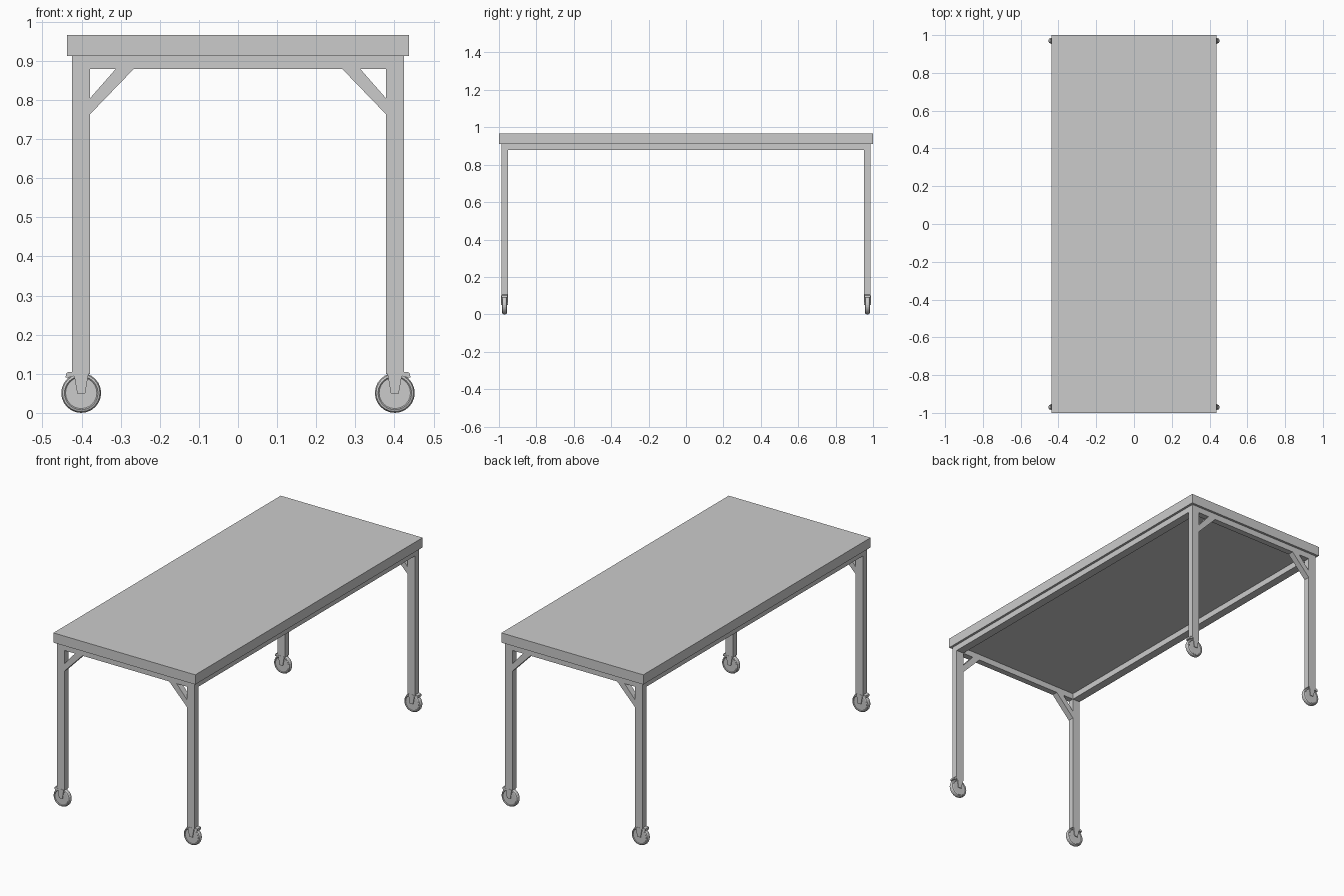
import bpy, bmesh, math

if "Cube" in bpy.data.objects:
    bpy.data.objects.remove(bpy.data.objects["Cube"])

LEG_X, LEG_Y = 0.401, 0.97      # leg and caster axis
LEG_W, LEG_D = 0.046, 0.034     # leg section
WHEEL_Z, WHEEL_R = 0.052, 0.051


def finish(name, bm):
    bmesh.ops.recalc_face_normals(bm, faces=bm.faces)
    me = bpy.data.meshes.new(name)
    bm.to_mesh(me)
    bm.free()
    ob = bpy.data.objects.new(name, me)
    bpy.context.collection.objects.link(ob)
    return ob


def prism(name, pts, y0, y1):
    """Extrude an x-z outline from y0 to y1."""
    bm = bmesh.new()
    face = bm.faces.new([bm.verts.new((x, y0, z)) for x, z in pts])
    ext = bmesh.ops.extrude_face_region(bm, geom=[face])
    for v in ext["geom"]:
        if isinstance(v, bmesh.types.BMVert):
            v.co.y = y1
    return finish(name, bm)


def box(name, x0, x1, y0, y1, z0, z1):
    return prism(name, [(x0, z0), (x1, z0), (x1, z1), (x0, z1)], y0, y1)


def lathe_y(name, profile, cx, cy, cz, n=24):
    """Spin a closed (radius, y) profile around the y axis."""
    bm = bmesh.new()
    rings = [[bm.verts.new((cx + r * math.cos(2 * math.pi * i / n), cy + y,
                            cz + r * math.sin(2 * math.pi * i / n)))
              for i in range(n)] for r, y in profile]
    for a, b in zip(rings, rings[1:]):
        for i in range(n):
            j = (i + 1) % n
            bm.faces.new((a[i], a[j], b[j], b[i]))
    bm.faces.new(rings[0])
    bm.faces.new(rings[-1])
    return finish(name, bm)


# Table top
box("table_top", -0.437, 0.437, -1, 1, 0.913, 0.967)

# Rails under the top
xi, xo = LEG_X - LEG_W / 2, LEG_X + LEG_W / 2
yi, yo = LEG_Y - LEG_D / 2, LEG_Y + LEG_D / 2
for s, side in ((-1, "left"), (1, "right")):
    x0, x1 = sorted((s * xi, s * xo))
    box(f"{side}_rail", x0, x1, -yi, yi, 0.88, 0.913)
for s, side in ((-1, "front"), (1, "back")):
    y0, y1 = sorted((s * yi, s * yo))
    box(f"{side}_rail", -xi, xi, y0, y1, 0.88, 0.913)

# Legs, corner braces and casters at each corner
for sx, lr in ((-1, "left"), (1, "right")):
    for sy, fb in ((-1, "front"), (1, "back")):
        tag = f"{fb}_{lr}"
        cx, cy = sx * LEG_X, sy * LEG_Y
        box(f"{tag}_leg", cx - LEG_W / 2, cx + LEG_W / 2,
            cy - LEG_D / 2, cy + LEG_D / 2, 0.1, 0.913)

        # Diagonal brace
        prism(f"{tag}_brace",
              [(sx * xi, 0.765), (sx * 0.267, 0.88),
               (sx * 0.313, 0.88), (sx * xi, 0.806)],
              cy - LEG_D / 2, cy + LEG_D / 2)

        # Wheel with rounded tread and recessed sides
        half = [(0.040, 0.010), (0.043, 0.013), (0.048, 0.011), (WHEEL_R, 0.005)]
        profile = [(r, -y) for r, y in half] + [(r, y) for r, y in reversed(half)]
        wheel = lathe_y(f"{tag}_wheel", profile, cx, cy, WHEEL_Z)

        # Fork plates either side of the wheel
        for k in (-1, 1):
            prism(f"{tag}_fork",
                  [(cx - 0.010, 0.050), (cx + 0.010, 0.050),
                   (cx + 0.019, 0.102), (cx - 0.019, 0.102)],
                  cy + k * 0.014, cy + k * 0.018)

        # Axle between the plates
        lathe_y(f"{tag}_axle", [(0.006, -0.015), (0.006, 0.015)],
                cx, cy, WHEEL_Z + 0.006, 12)

        # Brake tab on the outward side
        prism(f"{tag}_brake",
              [(cx + sx * 0.015, 0.096), (cx + sx * 0.034, 0.091),
               (cx + sx * 0.040, 0.092), (cx + sx * 0.038, 0.103),
               (cx + sx * 0.032, 0.106), (cx + sx * 0.015, 0.106)],
              cy - 0.016, cy + 0.016)

# Rest the wheels exactly on the floor
for ob in bpy.data.objects:
    ob.location.z = -(WHEEL_Z - WHEEL_R)
